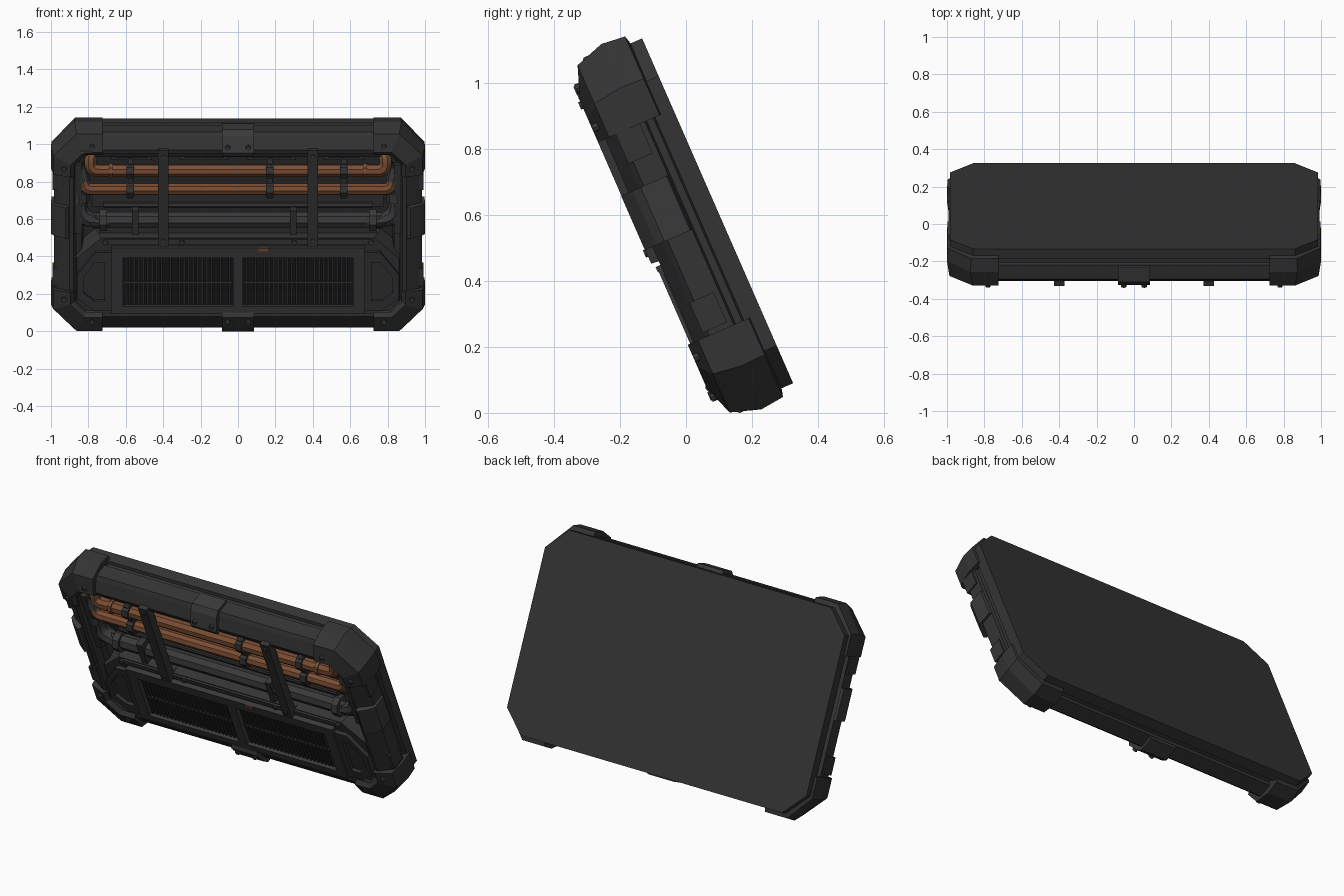
import bpy, bmesh, math
from mathutils import Matrix, Vector

cube = bpy.data.objects.get("Cube")
if cube:
    bpy.data.objects.remove(cube)

# Everything is laid out upright as (x, height up the panel, depth to the front), then tilted.
TILT = Matrix.Translation((0, 0.325, 0.09)) @ Matrix.Rotation(math.radians(23.65), 4, 'X')
HX, TOP, CUT = 0.985, 1.142, 0.125


def material(name, r, g, b):
    m = bpy.data.materials.new(name)
    m.use_nodes = True
    m.diffuse_color = (r, g, b, 1)
    bsdf = m.node_tree.nodes["Principled BSDF"]
    bsdf.inputs["Base Color"].default_value = (r, g, b, 1)
    bsdf.inputs["Roughness"].default_value = 0.8
    return m


SHELL = material("charcoal shell", 0.034, 0.034, 0.034)
STEEL = material("dark steel", 0.042, 0.042, 0.042)
DARK = material("recess grey", 0.025, 0.025, 0.025)
BLACK = material("grille black", 0.009, 0.009, 0.009)
COPPER = material("copper", 0.2, 0.075, 0.034)


def add(name, data, mat, smooth=False):
    ob = bpy.data.objects.new(name, data)
    bpy.context.collection.objects.link(ob)
    ob.matrix_world = TILT
    data.materials.clear()
    data.materials.append(mat)
    if smooth:
        bpy.context.view_layer.objects.active = ob
        bpy.ops.object.select_all(action='DESELECT')
        ob.select_set(True)
        bpy.ops.object.shade_smooth_by_angle(angle=math.radians(40))
    return ob


def loft(name, rings, mat):
    """Skin a list of equal closed rings of (x, height, depth) and cap both ends."""
    bm = bmesh.new()
    rows = [[bm.verts.new((x, -w, v)) for x, v, w in ring] for ring in rings]
    n = len(rows[0])
    for a, b in zip(rows, rows[1:]):
        for i in range(n):
            j = (i + 1) % n
            bm.faces.new((a[i], a[j], b[j], b[i]))
    bm.faces.new(rows[0])
    bm.faces.new(rows[-1])
    bmesh.ops.recalc_face_normals(bm, faces=bm.faces)
    me = bpy.data.meshes.new(name)
    bm.to_mesh(me)
    bm.free()
    return add(name, me, mat)


def prism(name, pts, w0, w1, mat, grow=1.0):
    """Extrude an outline in depth; grow widens the base."""
    cx = sum(p[0] for p in pts) / len(pts)
    cv = sum(p[1] for p in pts) / len(pts)
    base = [(cx + (x - cx) * grow, cv + (v - cv) * grow, w0) for x, v in pts]
    return loft(name, [base, [(x, v, w1) for x, v in pts]], mat)


def box(name, x0, x1, v0, v1, w0, w1, mat, grow=1.0):
    return prism(name, [(x0, v0), (x1, v0), (x1, v1), (x0, v1)], w0, w1, mat, grow)


def octagon(d, w):
    c = CUT - d * 0.586
    hx, lo, hi = HX - d, d, TOP - d
    half = [(hx - c, lo), (hx, lo + c), (hx, hi - c), (hx - c, hi)]
    return [(x, v, w) for x, v in half + [(-x, v) for x, v in reversed(half)]]


def strip(name, path, profile, mat):
    """Sweep an (inset, depth) profile along stations given as functions of inset."""
    return loft(name, [[(*p(d), w) for d, w in profile] for p in path], mat)


def bolt(name, x, v, w, r=0.014):
    ring = [(x + r * math.cos(k * math.pi / 4), v + r * math.sin(k * math.pi / 4)) for k in range(8)]
    prism(name, ring, w - 0.02, w + 0.01, STEEL)


def pipe(name, pts, r, mat, bend=0.6):
    """Round tube with softened corners."""
    pts = [Vector((x, -w, v)) for x, v, w in pts]
    path = [pts[0]]
    for a, b, c in zip(pts, pts[1:], pts[2:]):
        s = min((a - b).length, (c - b).length) * bend
        p, q = b + (a - b).normalized() * s, b + (c - b).normalized() * s
        for k in range(6):
            t = k / 5
            path.append(p * (1 - t) ** 2 + b * 2 * t * (1 - t) + q * t * t)
    path.append(pts[-1])
    cu = bpy.data.curves.new(name, 'CURVE')
    cu.dimensions = '3D'
    cu.bevel_depth, cu.bevel_resolution, cu.use_fill_caps = r, 2, True
    sp = cu.splines.new('POLY')
    sp.points.add(len(path) - 1)
    for pt, co in zip(sp.points, path):
        pt.co = (*co, 1)
    tmp = bpy.data.objects.new(name + "_path", cu)
    me = bpy.data.meshes.new_from_object(tmp)
    bpy.data.objects.remove(tmp)
    add(name, me, mat, True)


# Octagonal casing: flat back, grooved rim, sloped front bars, recessed floor
casing = [(0, 0), (0, .06), (.018, .066), (.018, .088), (0, .094), (0, .175),
          (.02, .19), (.085, .225), (.105, .222), (.12, .18), (.15, .17), (.16, .1)]
shell = loft("casing", [octagon(d, w) for d, w in casing], SHELL)
for f in shell.data.polygons:
    if len(f.vertices) > 4 and f.center.y < -0.05:
        shell.data.materials.append(DARK)
        f.material_index = 1

# Corner guards wrapping the four chamfers, with bolts
guard = [(.03, .03), (-.026, .045), (-.034, .12), (-.004, .212), (.09, .246), (.112, .225), (.08, .15)]
for sx, side in ((1, "left"), (-1, "right")):
    for up, level in ((1, "top"), (0, "bottom")):
        def at(x, v, sx=sx, up=up):
            return (sx * x, TOP - v if up else v)

        def edge(d):
            return HX - (d * .45 if d < 0 else d)

        stations = [lambda d: at(.725, d),
                    lambda d: at(HX - CUT - d * .414, d),
                    lambda d: at(edge(d), CUT + d * .414),
                    lambda d: at(edge(d), .235)]
        strip(f"{level}_{side}_corner_guard", stations, guard, SHELL)
        for x, v in ((.78, .06), (.93, .19)):
            bolt(f"{level}_{side}_guard_bolt", *at(x, v), .236)

# Clamps at the middle of each bar
clasp = [(.02, .09), (-.016, .1), (-.018, .185), (.01, .212), (.09, .25), (.115, .24), (.09, .18)]
for name, y in (("top_clamp", lambda d: TOP - d), ("bottom_clamp", lambda d: d)):
    strip(name, [lambda d, s=s: (s * .085, y(d)) for s in (-1, 1)], clasp, STEEL)
    for x in (-.055, .055):
        bolt(name + "_bolt", x, y(.065), .24)
for s, side in ((1, "left"), (-1, "right")):
    strip(side + "_clamp", [lambda d, v=v: (s * (HX - d * (.8 if d < 0 else .7)), v) for v in (.55, .73)], clasp, STEEL)
    # Inner edge trim beside the pipes
    box(side + "_inner_trim", s * .835, s * .875, .56, .96, .1, .2, SHELL)
    for v in (.3, .86):
        box(side + "_rim_pad", s * .955, s * .992, v - .05, v + .05, .11, .19, SHELL)

# Lower panel with sloped shoulders
half = [(.78, .085), (.86, .16), (.86, .42), (.73, .535)]
outline = half + [(-x, v) for x, v in reversed(half)]
prism("lower_panel", outline, .09, .205, SHELL, 1.05)
box("panel_top_ledge", -.7, .7, .5, .53, .2, .216, STEEL)
for s in (1, -1):
    for x in (.71, .3):
        bolt("panel_bolt", s * x, .515, .214)

# Grille: black backing, border bars and upright slats
box("grille_backing", -.64, .64, .13, .47, .2, .209, BLACK)
for name, a, b, c, d in (("grille_top_bar", -.68, .68, .432, .49), ("grille_bottom_bar", -.68, .68, .11, .15),
                         ("grille_middle_post", -.028, .028, .14, .44),
                         ("grille_left_post", .615, .68, .14, .44), ("grille_right_post", -.68, -.615, .14, .44)):
    box(name, a, b, c, d, .2, .238, STEEL)
for s in (1, -1):
    box("grille_cross_bar", s * .03, s * .62, .278, .29, .2, .222, SHELL)
    for k in range(24):
        x = s * (.045 + k * .0243)
        box("grille_slat", x - .006, x + .006, .15, .433, .205, .219, DARK)

# Faceted end housings beside the grille: raised rim around a sunken face
for s, side in ((1, "left"), (-1, "right")):
    pts = [(.68, .12), (.77, .12), (.86, .19), (.86, .33), (.76, .46), (.68, .46)]
    inner = [(.77 + (x - .77) * .62, .29 + (v - .29) * .66) for x, v in pts]
    loft(side + "_end_housing", [[(s * x, v, w) for x, v in ring] for ring, w in
                                 ((pts, .19), (pts, .228), (inner, .228), (inner, .208))], SHELL)

# Vent slots and ribs on the upper floor
for s in (1, -1):
    for a, b in ((.05, .31), (.46, .68)):
        box("vent_frame", s * a, s * b, .955, 1.035, .1, .125, SHELL)
        for v in (.968, .99, 1.012):
            box("vent_slot", s * (a + .025), s * (b - .025), v, v + .011, .12, .128, BLACK)
box("floor_step", -.78, .78, .685, .76, .095, .125, SHELL)
box("floor_sill", -.74, .74, .545, .59, .095, .16, SHELL)

# Pipes: two copper runs turning upward, one wide steel run below
pipe("upper_copper_pipe", [(-.775, .995, .12), (-.79, .99, .165), (-.79, .915, .175), (-.6, .915, .175),
                           (.6, .915, .175), (.79, .915, .175), (.79, .99, .165), (.775, .995, .12)], .035, COPPER)
pipe("lower_copper_pipe", [(-.83, .87, .165), (-.82, .806, .175), (-.65, .806, .175),
                           (.65, .806, .175), (.82, .806, .175), (.83, .87, .165)], .032, COPPER)
pipe("wide_steel_pipe", [(-.85, .78, .15), (-.85, .62, .16), (-.65, .62, .16),
                         (.65, .62, .16), (.85, .62, .16), (.85, .78, .15)], .045, STEEL)
pipe("thin_steel_pipe", [(-.72, .7, .14), (.72, .7, .14)], .018, SHELL)
for s, side in ((1, "left"), (-1, "right")):
    pipe(side + "_copper_coupling", [(s * .831, .85, .166), (s * .85, .92, .15)], .042, STEEL)
    pipe(side + "_steel_coupling", [(s * .85, .73, .155), (s * .85, .78, .15)], .055, STEEL)
    pipe(side + "_upper_collar", [(s * .67, .915, .175), (s * .69, .915, .175)], .042, COPPER)
    pipe(side + "_wide_collar", [(s * .7, .62, .16), (s * .74, .62, .16)], .062, STEEL)

# Pipe straps
for x in (-.575, .17, .565):
    box("copper_strap_spine", x - .014, x + .014, .76, .96, .1, .19, SHELL)
    for v in (.915, .806):
        pipe("copper_strap", [(x - .02, v, .175), (x + .02, v, .175)], .046, SHELL)
for x in (-.55, .295):
    box("steel_strap", x - .018, x + .018, .555, .695, .1, .212, SHELL)

# Two upright brackets across the pipe bay
for s, side in ((1, "left"), (-1, "right")):
    box(side + "_bracket", s * .4 - .028, s * .4 + .028, .505, 1.06, .2, .249, SHELL, 1.02)
    for v in (.505, 1.03):
        box(side + "_bracket_foot", s * .4 - .028, s * .4 + .028, v, v + .035, .1, .249, SHELL)
    for v in (.54, 1.03):
        bolt(side + "_bracket_bolt", s * .4, v, .246, .012)

# Worn copper patches
box("panel_wear_patch", .11, .16, .472, .49, .236, .241, COPPER)
box("guard_wear_patch", -.84, -.78, 1.052, 1.06, .244, .249, COPPER)
